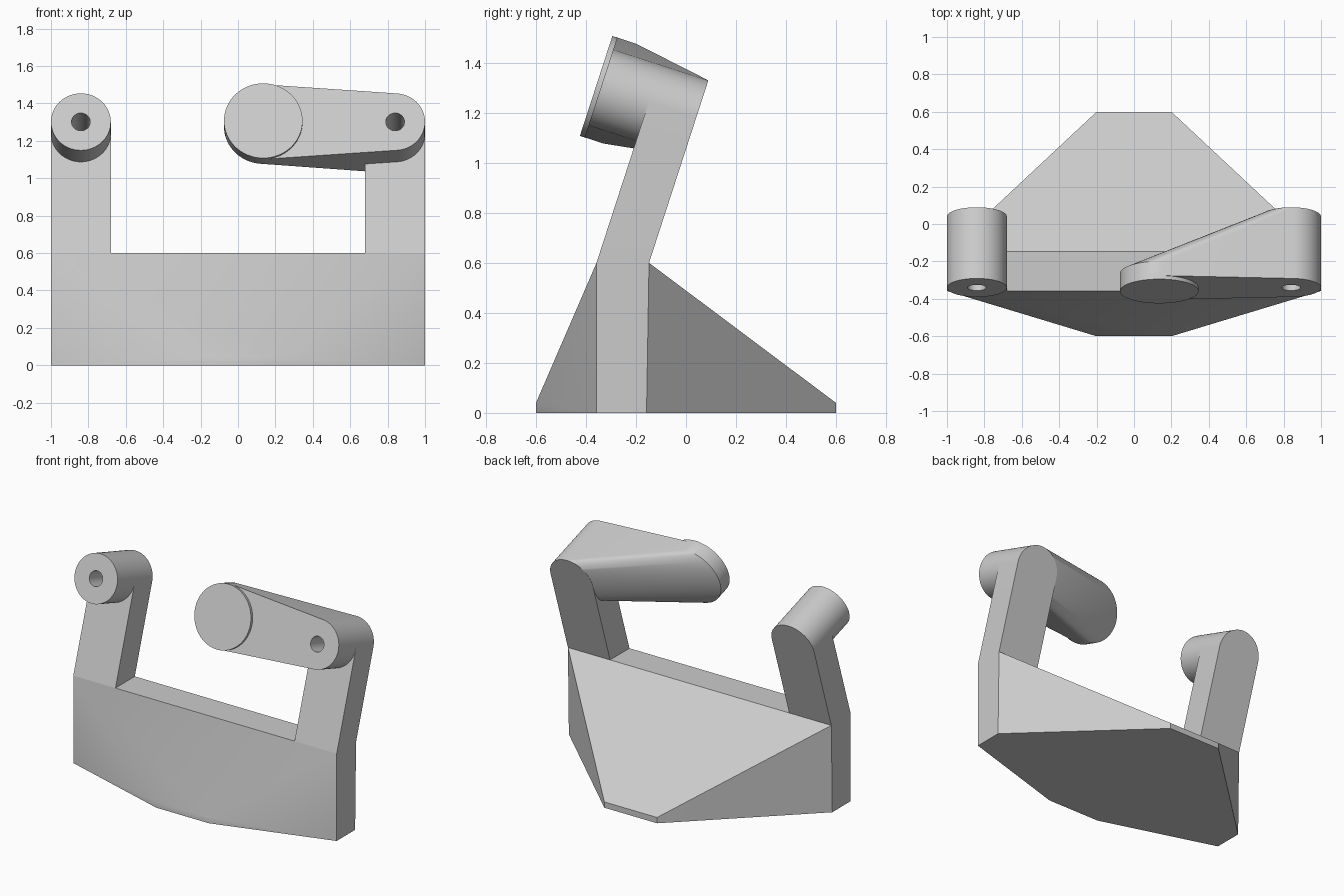
import bpy, bmesh
from math import sin, cos, pi, radians
from mathutils import Vector

cube = bpy.data.objects.get("Cube")
if cube:
    bpy.data.objects.remove(cube, do_unlink=True)

grey = bpy.data.materials.new("light grey")
grey.use_nodes = True
colour = (0.6, 0.6, 0.6, 1)
grey.diffuse_color = colour
grey.node_tree.nodes["Principled BSDF"].inputs["Base Color"].default_value = colour

# Tilted frame of the arms: depth runs forward, height runs up the arm
LEAN = radians(18)
UP = Vector((0, sin(LEAN), cos(LEAN)))
FORWARD = Vector((0, -cos(LEAN), sin(LEAN)))
ORIGIN = Vector((0, 0.04, 1.178))
EAR_X, EAR_R = 0.84, 0.16
KNOB_X, KNOB_R = 0.135, 0.21


def tilted(x, depth, height):
    return ORIGIN + Vector((x, 0, 0)) + FORWARD * depth + UP * height


def disc(x, radius, back, front, segments=64):
    """Points of a round slab in the tilted frame."""
    return [tilted(x + radius * cos(2 * pi * i / segments), d,
                   radius * sin(2 * pi * i / segments))
            for i in range(segments) for d in (back, front)]


def hull(name, points):
    """Solid convex part through the given points."""
    bm = bmesh.new()
    for p in points:
        bm.verts.new(p)
    bmesh.ops.convex_hull(bm, input=bm.verts)
    bmesh.ops.delete(bm, geom=[v for v in bm.verts if not v.link_faces],
                     context='VERTS')
    bmesh.ops.dissolve_limit(bm, angle_limit=radians(0.2),
                             verts=bm.verts, edges=bm.edges)
    bmesh.ops.recalc_face_normals(bm, faces=bm.faces)
    mesh = bpy.data.meshes.new(name)
    bm.to_mesh(mesh)
    bm.free()
    mesh.materials.append(grey)
    obj = bpy.data.objects.new(name, mesh)
    bpy.context.collection.objects.link(obj)
    return obj


def activate(obj):
    bpy.ops.object.select_all(action='DESELECT')
    obj.select_set(True)
    bpy.context.view_layer.objects.active = obj


def drill(obj, cutter):
    mod = obj.modifiers.new("pin_hole", 'BOOLEAN')
    mod.operation = 'DIFFERENCE'
    mod.solver = 'EXACT'
    mod.object = cutter
    activate(obj)
    bpy.ops.object.modifier_apply(modifier=mod.name)


# Base: upright slab with sloping feet to the front and back
base_points = []
for s in (-1, 1):
    for y, z in ((-0.358, 0), (-0.158, 0), (-0.358, 0.6),
                 (-0.158, 0.57), (-0.148, 0.6)):
        base_points.append((s, y, z))
    for y in (-0.6, 0.6):
        for z in (0, 0.04):
            base_points.append((s * 0.2, y, z))
parts = [hull("base", base_points)]

# Leaning arms with rounded tops
arms = {}
for side, s in (("right", -1), ("left", 1)):
    x = s * EAR_X
    points = disc(x, EAR_R, 0, 0.2)
    for dx in (-EAR_R, EAR_R):
        points += [tilted(x + dx, 0, -0.608), tilted(x + dx, 0.2, -0.673)]
    arms[side] = hull(side + "_arm", points)

# Plain boss on the right arm, tapering lever on the left one
boss = hull("right_boss", disc(-EAR_X, EAR_R, 0.2, 0.4))
lever = hull("left_lever", disc(EAR_X, EAR_R, 0.001, 0.4)
             + disc(KNOB_X, KNOB_R, 0.32, 0.4))
knob = hull("lever_knob", disc(KNOB_X, KNOB_R, 0.4, 0.42))

# Blind pin holes
for s, targets in ((-1, (arms["right"], boss)), (1, (arms["left"], lever))):
    cutter = hull("pin_hole_cutter", disc(s * EAR_X, 0.05, 0.05, 0.45, 32))
    cutter.hide_render = True
    for target in targets:
        drill(target, cutter)
    bpy.data.objects.remove(cutter, do_unlink=True)

parts += [arms["right"], arms["left"], boss, lever, knob]
for part in parts:
    activate(part)
    bpy.ops.object.shade_smooth_by_angle(angle=radians(30))
